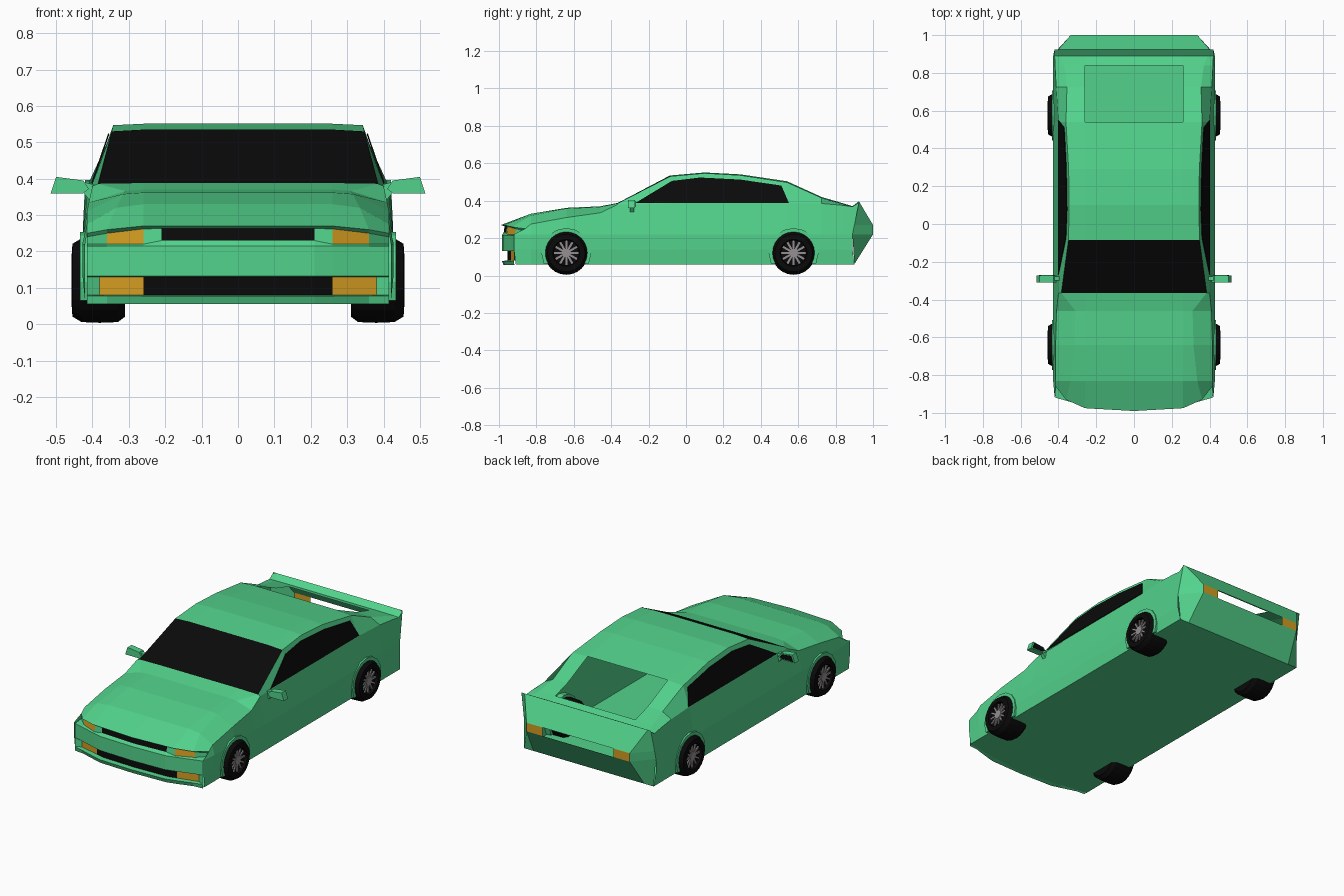
import bpy, bmesh, math
from mathutils import Vector, Matrix

old = bpy.data.objects.get("Cube")
if old:
    bpy.data.objects.remove(old, do_unlink=True)


def material(name, rgb):
    m = bpy.data.materials.new(name)
    m.use_nodes = True
    m.diffuse_color = (*rgb, 1)
    m.node_tree.nodes["Principled BSDF"].inputs["Base Color"].default_value = (*rgb, 1)
    return m


PAINT, BLACK, AMBER, METAL = range(4)
MATS = [material("green paint", (0.085, 0.65, 0.26)), material("black", (0.003, 0.003, 0.003)),
        material("amber lamp", (0.65, 0.33, 0.015)), material("wheel metal", (0.3, 0.28, 0.29))]


def finish(name, bm):
    """Turn a half mesh into an object mirrored across the car's centre plane."""
    mesh = bpy.data.meshes.new(name)
    bm.to_mesh(mesh)
    bm.free()
    for m in MATS:
        mesh.materials.append(m)
    ob = bpy.data.objects.new(name, mesh)
    bpy.context.collection.objects.link(ob)
    ob.modifiers.new("both sides", "MIRROR")
    return ob


def loft(name, rows, paint, flip=False):
    """Skin rows of points; paint(row, col) gives a material or None for a hole."""
    bm = bmesh.new()
    grid = [[bm.verts.new(p) for p in row] for row in rows]
    for i in range(len(rows) - 1):
        for j in range(len(rows[0]) - 1):
            mat = paint(i, j)
            if mat is None:
                continue
            quad = [grid[i][j], grid[i][j + 1], grid[i + 1][j + 1], grid[i + 1][j]]
            bm.faces.new(quad[::-1] if flip else quad).material_index = mat
    return finish(name, bm)


def extrude(name, points, vec, mat):
    """Solid made by pushing a flat outline along a vector."""
    bm = bmesh.new()
    face = bm.faces.new([bm.verts.new(p) for p in points])
    new = bmesh.ops.extrude_face_region(bm, geom=[face], use_keep_orig=True)["geom"]
    bmesh.ops.translate(bm, verts=[v for v in new if isinstance(v, bmesh.types.BMVert)], vec=vec)
    bmesh.ops.recalc_face_normals(bm, faces=bm.faces)
    for f in bm.faces:
        f.material_index = mat
    return finish(name, bm)


# Body stations: y, top z, shoulder x, shoulder z, belt x, belt z
STATIONS = [
    (-.99, .27, .36, .26, .415, .25),
    (-.83, .33, .335, .32, .415, .275),
    (-.64, .362, .315, .358, .415, .31),
    (-.46, .37, .31, .366, .41, .335),
    (-.365, .388, .385, .386, .40, .38),
    (-.085, .535, .347, .53, .40, .385),
    (.1, .551, .343, .547, .40, .385),
    (.29, .541, .346, .536, .40, .385),
    (.54, .504, .36, .498, .40, .385),
    (.725, .42, .355, .415, .412, .385),
    (.84, .386, .37, .382, .418, .375),
    (.89, .371, .39, .37, .42, .368),
    (.925, .397, .40, .396, .42, .39),
]
NOSE_Y = (-.99, -.975, -.93, -.86, -.92, -.92, -.91, -.97)
TAIL_Y = (.925, .925, .925, .925, .89, .89, .9, .9)
rows = []
for y, top, sx, sz, bx, bz in STATIONS:
    low = min(.22, bz - .03)
    side = .42 if y < -.9 else .428
    section = [(0, top), (.26, top), (sx, sz), (bx, bz), (side, low), (side, .14), (.42, .06), (0, .06)]
    ys = NOSE_Y if y < -.9 else TAIL_Y if y > .9 else [y] * len(section)
    rows.append([(x, yy, z) for (x, z), yy in zip(section, ys)])


def body_paint(i, j):
    y0, y1 = STATIONS[i][0], STATIONS[i + 1][0]
    if j == 0 and y0 >= .54 and y1 <= .84:      # open rear window
        return None
    if j < 2 and y0 < -.3 and y1 > -.3:         # windscreen
        return BLACK
    return PAINT


loft("body_shell", rows, body_paint)

# Nose: grille and headlamp band, bumper, lower intake
COLS = (0, .21, .26, .36, .415)
FRONT = (-.99, -.978, -.973, -.93, -.86)
BUMPER = (-.985, -.978, -.965, -.935, -.92)


def nose_row(ys, zs, back=0):
    last = len(COLS) - 1
    return [(x + (.02 if j == 3 and back == .03 else 0), y + (back if j < last else 0), z)
            for j, (x, y, z) in enumerate(zip(COLS, ys, zs))]


nose = [
    nose_row(FRONT, (.27, .27, .27, .26, .25)),
    nose_row(FRONT, (.263, .263, .262, .25, .24), .02),
    nose_row(FRONT, (.23, .23, .22, .22, .22), .015),
    nose_row(BUMPER, [.215] * 5),
    nose_row(BUMPER, [.132] * 5),
    nose_row(BUMPER, [.13] * 5, .03),
    nose_row(BUMPER, [.08] * 5, .03),
    nose_row(BUMPER, [.078] * 5),
    nose_row(BUMPER, [.055] * 5, .01),
    nose_row([-.97 + x / 7 for x in COLS], [.06] * 5),
]


def nose_paint(i, j):
    if i == 1:
        return (BLACK, PAINT, AMBER, PAINT)[j]
    if i == 5:
        return (BLACK, BLACK, AMBER, PAINT)[j]
    return PAINT


loft("front_fascia", nose, nose_paint, flip=True)

# Tail: spoiler back, open slot with lamps at its ends, undercut panel
tail = []
for z, y, corner, edge_x, edge_y in [(.396, .925, .40, .42, .925), (.27, 1, .335, .426, .9),
                                     (.22, 1, .335, .428, .89), (.06, .9, .36, .42, .9)]:
    tail.append([(0, y, z), (.23, y, z), (corner, y, z), (edge_x, edge_y, z)])
loft("rear_fascia", tail, lambda i, j: (None, AMBER, PAINT)[j] if i == 1 else PAINT)

# Side windows: thin plates lying on the sloped cabin sides
outline = [(-.27, .387), (-.075, .505), (.075, .523), (.29, .512), (.51, .48), (.55, .387)]
extrude("side_window", [(.40 - (z - .385) * .34, y, z) for y, z in outline], (.004, 0, .001), BLACK)

# Door mirrors
head = [(.50, .405), (.425, .395), (.41, .372), (.425, .36), (.515, .36)]
extrude("mirror_housing", [(x, -.31, z) for x, z in head], (0, .038, 0), PAINT)
extrude("mirror_glass", [(.46 + (x - .46) * .8, -.272, .38 + (z - .38) * .7) for x, z in head],
        (0, .003, 0), BLACK)
extrude("mirror_arm", [(x, -.30, z) for x, z in [(.43, .392), (.425, .362), (.40, .33), (.38, .38)]],
        (0, .022, 0), PAINT)

# Wheels and arches
RADIUS = .117
TYRE = [(.31, 0), (.31, .1), (.33, .115), (.38, RADIUS), (.43, .115), (.455, .1), (.457, .072), (.44, .068), (.44, 0)]
for place, cy in (("front", -.64), ("rear", .575)):
    centre = Vector((0, cy, RADIUS + .004))
    steps = 24
    ring = []
    for k in range(steps + 1):
        a = math.tau * k / steps
        ring.append([centre + Vector((x, r * math.cos(a), r * math.sin(a))) for x, r in TYRE])
    loft(place + "_tyre", ring, lambda i, j: BLACK, flip=True)

    bm = bmesh.new()
    for k in range(12):
        turn = Matrix.Rotation(math.tau * k / 12, 4, "X")
        shape = Matrix.Translation((.443, 0, .04)) @ Matrix.Diagonal((.008, .011, .052, 1))
        bmesh.ops.create_cube(bm, size=1, matrix=Matrix.Translation(centre) @ turn @ shape)
    hub = Matrix.Translation(centre + Vector((.444, 0, 0))) @ Matrix.Rotation(math.pi / 2, 4, "Y")
    bmesh.ops.create_cone(bm, cap_ends=True, segments=12, radius1=.026, radius2=.026, depth=.012, matrix=hub)
    for f in bm.faces:
        f.material_index = METAL
    finish(place + "_wheel_spokes", bm)

    arc = []
    for k in range(11):
        a = math.radians(-25 + 23 * k)
        arc.append(centre + Vector((.39, .133 * math.cos(a), .133 * math.sin(a))))
    extrude(place + "_wheel_arch", arc, (.044, 0, 0), PAINT)
